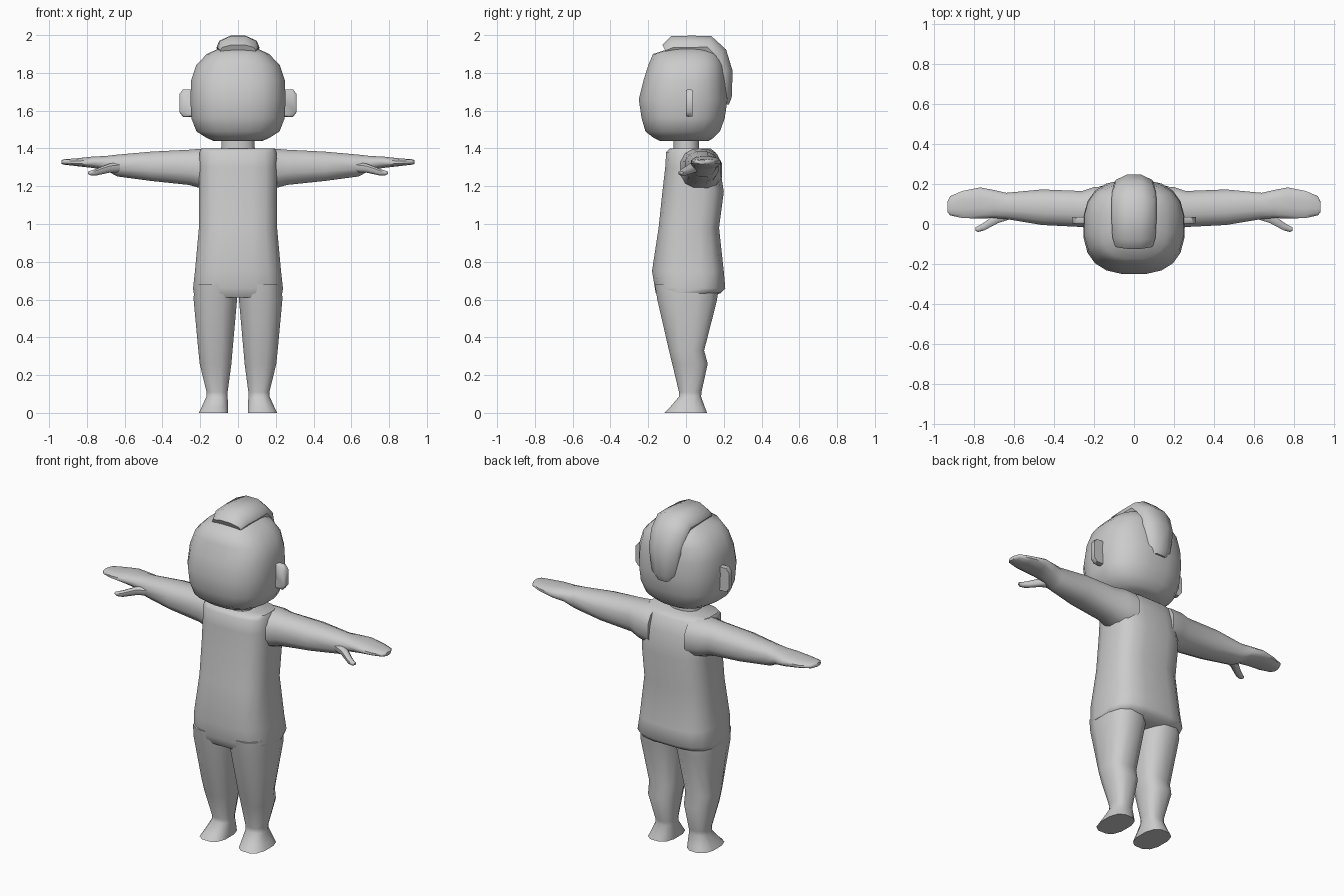
import bpy, bmesh
from math import cos, sin, pi, radians
from mathutils import Vector


def finish(name, rings, mirror=False, angle=50):
    """Skin a list of equal-length point rings, cap the ends, smooth shade."""
    bm = bmesh.new()
    vs = [[bm.verts.new(p) for p in r] for r in rings]
    n = len(rings[0])
    for a, b in zip(vs, vs[1:]):
        for i in range(n):
            j = (i + 1) % n
            bm.faces.new((a[i], a[j], b[j], b[i]))
    bm.faces.new(vs[0])
    bm.faces.new(vs[-1])
    bmesh.ops.recalc_face_normals(bm, faces=bm.faces)
    me = bpy.data.meshes.new(name)
    bm.to_mesh(me)
    bm.free()
    ob = bpy.data.objects.new(name, me)
    bpy.context.collection.objects.link(ob)
    bpy.ops.object.select_all(action='DESELECT')
    ob.select_set(True)
    bpy.context.view_layer.objects.active = ob
    bpy.ops.object.shade_smooth_by_angle(angle=radians(angle))
    if mirror:
        ob.modifiers.new("mirror", 'MIRROR').use_bisect_axis[0] = False
    return ob


def loft(name, axis, sections, n=12, power=2.6, **kw):
    """Sections are (position on axis, min u, max u, min v, max v), rounded boxes."""
    unit = []
    for i in range(n):
        a = 2 * pi * (i + 0.5) / n
        c, s = cos(a), sin(a)
        unit.append((abs(c) ** (2 / power) * (1 if c > 0 else -1),
                     abs(s) ** (2 / power) * (1 if s > 0 else -1)))
    mu, mv = max(p[0] for p in unit), max(p[1] for p in unit)
    rings = []
    for t, u0, u1, v0, v1 in sections:
        ring = []
        for pu, pv in unit:
            u = (u0 + u1) / 2 + pu / mu * (u1 - u0) / 2
            v = (v0 + v1) / 2 + pv / mv * (v1 - v0) / 2
            ring.append({'x': (t, u, v), 'y': (u, t, v), 'z': (u, v, t)}[axis])
        rings.append(ring)
    return finish(name, rings, **kw)


# torso: (z, half width, front y, back y)
torso = [(0.61, .19, -.145, .13), (0.635, .235, -.16, .185), (0.66, .238, -.165, .208),
         (0.75, .228, -.18, .20), (0.98, .207, -.145, .175), (1.17, .207, -.125, .20),
         (1.30, .207, -.11, .18), (1.38, .204, -.105, .155), (1.40, .195, -.085, .13)]
loft("torso", 'z', [(z, -w, w, f, b) for z, w, f, b in torso], n=16, power=3.2)

# neck
loft("neck", 'z', [(1.38, -.09, .09, -.065, .07), (1.47, -.085, .085, -.065, .07)], power=2.3)

# head
head = [(1.44, .13, -.14, .12), (1.455, .165, -.17, .145), (1.49, .22, -.215, .18),
        (1.56, .247, -.235, .205), (1.66, .252, -.25, .22), (1.76, .248, -.225, .21),
        (1.84, .222, -.20, .20), (1.90, .165, -.175, .175), (1.93, .10, -.08, .11),
        (1.94, .05, -.03, .05)]
loft("head", 'z', [(z, -w, w, f, b) for z, w, f, b in head], n=20, power=2.6, angle=60)

# ears
loft("ears", 'y', [(0.0, .20, .305, 1.572, 1.708), (.008, .20, .311, 1.567, 1.713),
                   (.035, .20, .31, 1.57, 1.71)], n=8, power=4, mirror=True)

# arms with mitten hands, running out along x
loft("arms", 'x', [(.12, -.05, .19, 1.17, 1.398), (.20, -.03, .185, 1.19, 1.398),
                   (.26, -.015, .165, 1.207, 1.393), (.46, -.005, .173, 1.228, 1.383),
                   (.64, .025, .156, 1.252, 1.367), (.70, .03, .17, 1.285, 1.36),
                   (.77, .027, .183, 1.297, 1.357), (.86, .03, .165, 1.307, 1.347),
                   (.92, .043, .14, 1.314, 1.343), (.935, .06, .11, 1.318, 1.338)],
     n=12, power=2.4, mirror=True)
loft("thumbs", 'x', [(.60, .03, .10, 1.275, 1.33), (.68, .005, .06, 1.272, 1.32),
                     (.75, -.032, .008, 1.257, 1.292), (.78, -.04, -.01, 1.258, 1.282),
                     (.794, -.033, -.016, 1.265, 1.278)], n=8, power=2.3, mirror=True)

# legs and feet
loft("legs", 'z', [(0.0, .052, .207, -.115, .112), (.03, .052, .193, -.085, .10),
                   (.085, .055, .168, -.038, .08), (.11, .055, .166, -.037, .082),
                   (.26, .035, .203, -.073, .115), (.33, .029, .21, -.09, .096),
                   (.60, .005, .235, -.152, .165), (.68, .004, .232, -.165, .17)],
     n=12, power=2.6, mirror=True)

# swept hair strip: outer ridge (y, z), outward direction (y, z), half width
ridge = [(-.125, 1.95, -.5, 1, .095), (-.08, 1.998, -.2, 1, .108), (.03, 2.0, 0, 1, .113),
         (.135, 1.998, .35, 1, .113), (.215, 1.925, 1, .6, .11), (.25, 1.81, 1, .1, .105),
         (.245, 1.67, 1, -.05, .085), (.23, 1.632, 1, -.1, .07)]
rings = []
for y, z, dy, dz, w in ridge:
    d = Vector((0, dy, dz)).normalized()
    p = Vector((0, y, z))
    prof = [(-.8, .11), (-1, .065), (-.88, .03), (-.35, .003), (.35, .003),
            (.88, .03), (1, .065), (.8, .11)]
    if y < -.1:
        prof = [(a, b * .55) for a, b in prof]
    rings.append([p - d * depth + Vector((k * w, 0, 0)) for k, depth in prof])
finish("hair", rings, angle=45)
